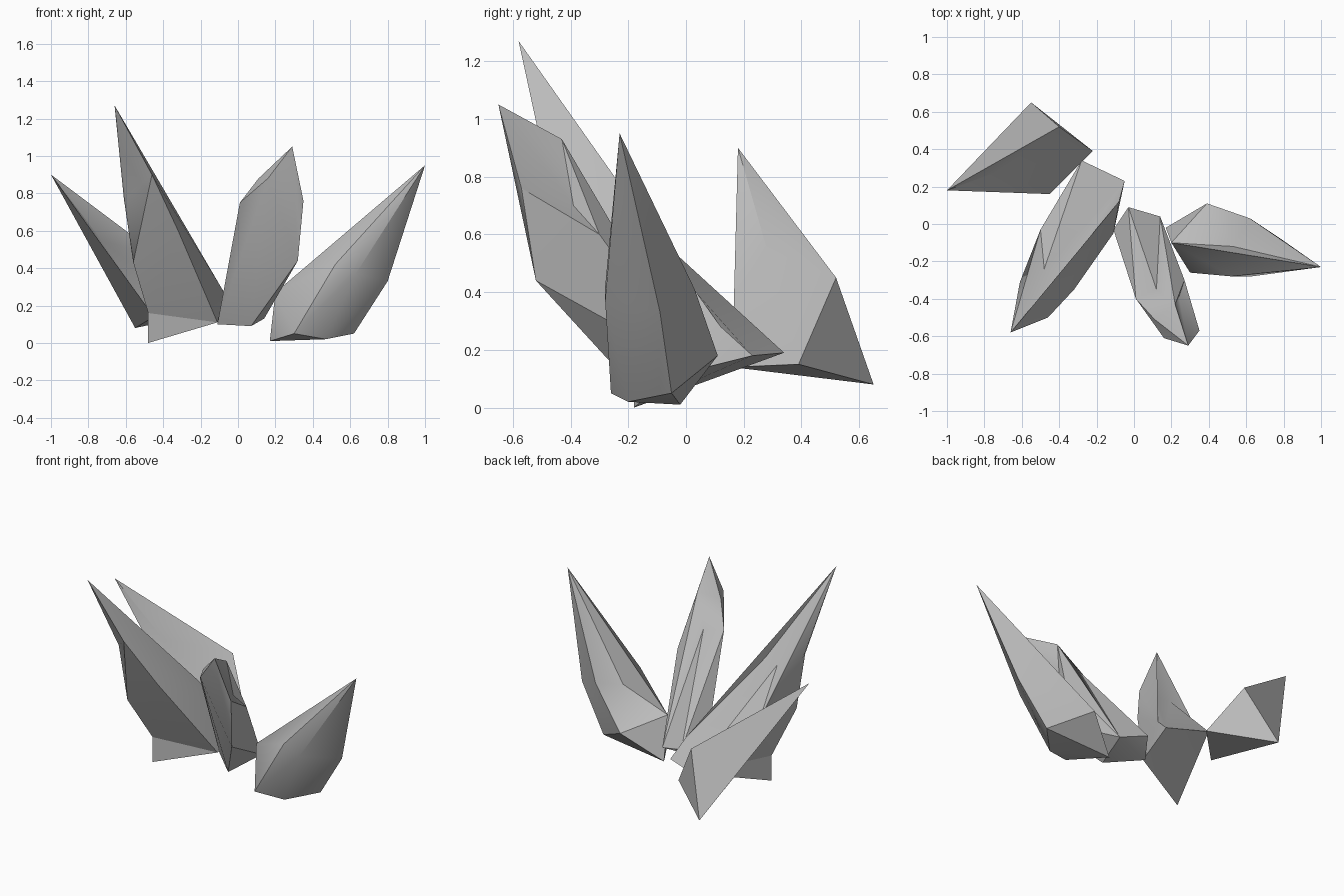
import bpy
import bmesh
import math
from mathutils import Vector

# Remove only the default cube
default_cube = bpy.data.objects.get("Cube")
if default_cube:
    bpy.data.objects.remove(default_cube, do_unlink=True)


def make_material(name, colour):
    material = bpy.data.materials.new(name)
    material.use_nodes = True
    material.diffuse_color = colour
    shader = material.node_tree.nodes["Principled BSDF"]
    shader.inputs["Base Color"].default_value = colour
    return material


crystal_grey = make_material("crystal grey", (.5, .5, .5, 1))


def find_corner(bm, place):
    return min(bm.verts, key=lambda vert: (vert.co - Vector(place)).length)


def bend_ridge(bm, start, end, point):
    """Break the ridge between two corners so that it passes the point."""
    ridge = bm.edges.get((find_corner(bm, start), find_corner(bm, end)))
    if ridge:
        merged = bmesh.utils.face_join(list(ridge.link_faces))
        centre = bmesh.ops.poke(bm, faces=[merged])["verts"][0]
        centre.co = point


def hollow_side(bm, rim, point):
    """Replace the facets inside a rim of corners by a pit at the point."""
    corners = [find_corner(bm, place) for place in rim]
    facets = [face for face in bm.faces if set(face.verts) <= set(corners)]
    if facets:
        bmesh.ops.delete(bm, geom=facets, context="FACES")
        pit = bm.verts.new(point)
        for first, second in zip(corners, corners[1:] + corners[:1]):
            bm.faces.new((first, second, pit))


def make_crystal(name, foot, shoulder=(), tip=(), bends=(), hollows=()):
    """Shard wrapped around its foot ring, shoulder ring and tip."""
    bm = bmesh.new()
    for corner in [*foot, *shoulder, *tip]:
        bm.verts.new(corner)
    bmesh.ops.convex_hull(bm, input=list(bm.verts))
    loose = [vert for vert in bm.verts if not vert.link_faces]
    bmesh.ops.delete(bm, geom=loose, context="VERTS")
    bmesh.ops.triangulate(bm, faces=list(bm.faces))
    for start, end, point in bends:
        bend_ridge(bm, start, end, point)
    for rim, point in hollows:
        hollow_side(bm, rim, point)
    bmesh.ops.recalc_face_normals(bm, faces=list(bm.faces))

    mesh = bpy.data.meshes.new(name)
    bm.to_mesh(mesh)
    bm.free()
    mesh.materials.append(crystal_grey)
    crystal = bpy.data.objects.new(name, mesh)
    bpy.context.collection.objects.link(crystal)

    # Soft facets with crisp main ridges
    bpy.ops.object.select_all(action="DESELECT")
    crystal.select_set(True)
    bpy.context.view_layer.objects.active = crystal
    bpy.ops.object.shade_smooth_by_angle(angle=math.radians(35))


# Low shard leaning towards +x, with a hollow along its upper side
low_tip = (1, -.23, .95)
low_left, low_back, low_right = (.2, -.1, .27), (.39, .11, .18), (.62, .03, .41)
make_crystal(
    "leaning_crystal",
    foot=[(.17, -.02, .01), low_left, (.3, -.26, .05),
          (.47, -.2, .02), (.62, -.05, .05), low_back],
    shoulder=[(.8, -.09, .33), (.63, -.28, .37), (.69, -.2, .36),
              (.52, -.28, .42), low_right],
    tip=[low_tip],
    hollows=[([low_left, low_back, low_right, low_tip], (.53, -.12, .37))],
)

# Blunt shard leaning forwards, with a many sided cap and hollow flanks
front_tip = (.29, -.65, 1.05)
cap_back, heel = (.22, -.43, .93), (-.03, .09, .18)
flank_back, flank_front = (.27, -.3, .6), (.35, -.57, .76)
make_crystal(
    "front_crystal",
    foot=[(-.11, -.03, .1), (.07, -.2, .09), (.14, .04, .13), heel],
    shoulder=[flank_back, (.32, -.52, .44), flank_front,
              (.01, -.4, .75), (.11, -.51, .88), cap_back, (.16, -.61, .88)],
    tip=[front_tip],
    bends=[(cap_back, heel, (.12, -.35, .75))],
    hollows=[([front_tip, cap_back, flank_back, flank_front],
              (.24, -.39, .7))],
)

# Tallest shard, with its long ridges bent inwards
tall_tip = (-.66, -.58, 1.27)
back_heel, inner_heel = (-.28, .34, .19), (-.05, .23, .18)
outer_knee = (-.56, -.32, .43)
make_crystal(
    "tall_crystal",
    foot=[(-.48, -.18, .16), (-.11, -.05, .11),
          inner_heel, back_heel, (-.08, .12, .28)],
    shoulder=[(-.61, -.31, .77), outer_knee, (-.46, -.5, .9),
              (-.32, -.35, .6), (-.15, 0, .38), (-.5, -.03, .45)],
    tip=[tall_tip],
    bends=[(tall_tip, back_heel, (-.48, -.24, .72)),
           (tall_tip, inner_heel, (-.38, -.26, .73)),
           (tall_tip, outer_knee, (-.6, -.35, .78))],
)

# Wedge shaped foot below the tallest shard
make_crystal(
    "tall_crystal_foot",
    foot=[(-.48, -.18, 0), (-.48, -.18, .16), (-.11, -.05, .11),
          inner_heel, back_heel],
)

# Broad shard at the back, leaning towards -x, with a hollow front
back_tip = (-1, .18, .9)
side_heel, front_heel, knee = (-.22, .39, .15), (-.45, .16, .14), (-.4, .52, .45)
make_crystal(
    "back_crystal",
    foot=[(-.55, .65, .08), side_heel, front_heel],
    shoulder=[knee],
    tip=[back_tip],
    hollows=[([back_tip, knee, side_heel, front_heel], (-.73, .28, .55))],
)
